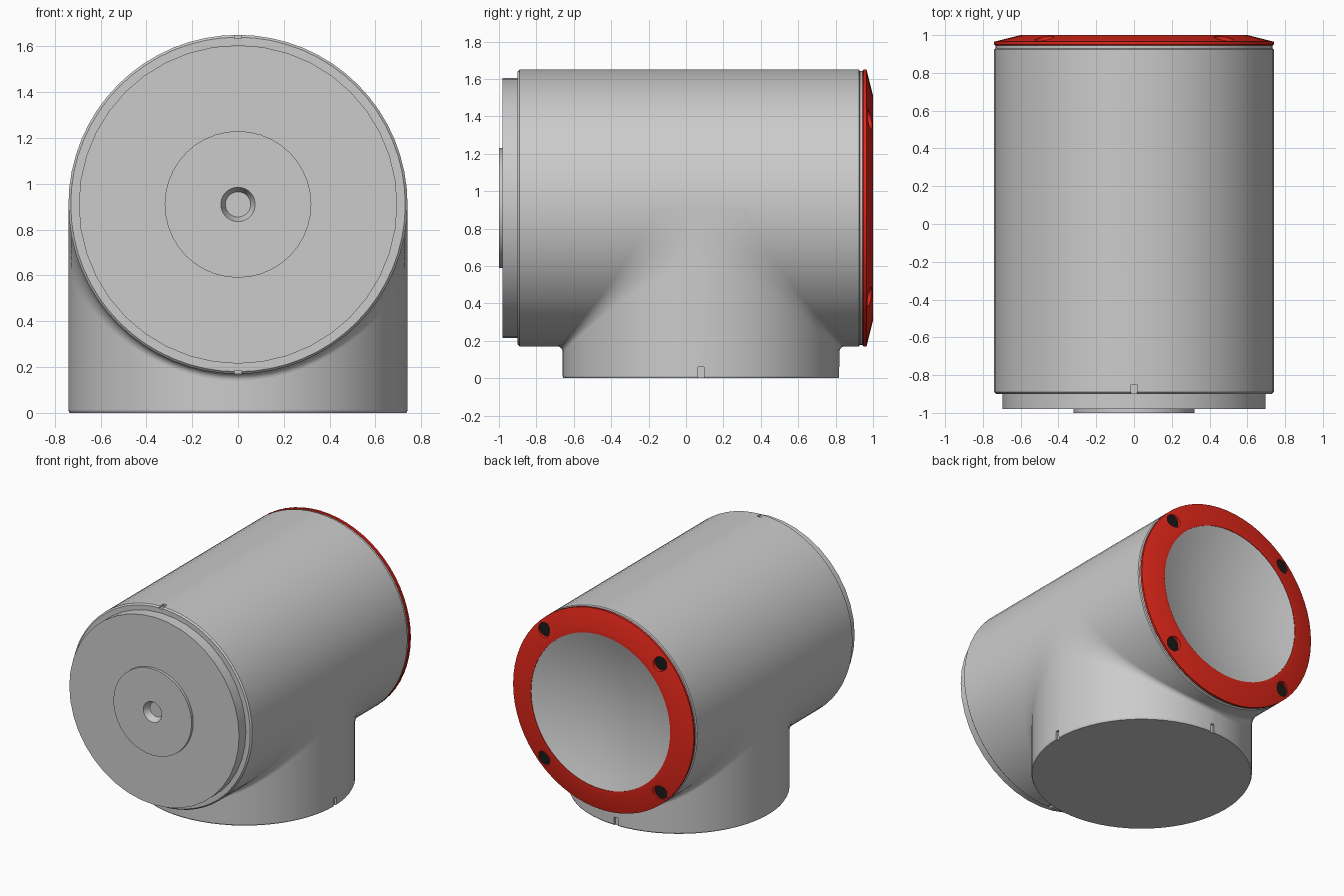
import bpy, bmesh, math
from mathutils import Matrix, Vector

if "Cube" in bpy.data.objects:
    bpy.data.objects.remove(bpy.data.objects["Cube"])

R = 0.74          # shared radius of barrel and neck
AXIS_Z = 0.91     # barrel axis height
NECK_Y = 0.08     # neck axis position
SEGS = 64


def material(name, color):
    m = bpy.data.materials.new(name)
    m.use_nodes = True
    m.diffuse_color = color
    m.node_tree.nodes["Principled BSDF"].inputs["Base Color"].default_value = color
    return m


def finish(name, bm, mat=None, smooth=True):
    bmesh.ops.remove_doubles(bm, verts=bm.verts, dist=1e-5)
    bmesh.ops.recalc_face_normals(bm, faces=bm.faces)
    mesh = bpy.data.meshes.new(name)
    bm.to_mesh(mesh)
    bm.free()
    obj = bpy.data.objects.new(name, mesh)
    bpy.context.collection.objects.link(obj)
    if mat:
        mesh.materials.append(mat)
    if smooth:
        shade(obj)
    return obj


def activate(obj):
    bpy.ops.object.select_all(action='DESELECT')
    obj.select_set(True)
    bpy.context.view_layer.objects.active = obj


def shade(obj):
    activate(obj)
    bpy.ops.object.shade_smooth_by_angle(angle=math.radians(25))


def lathe(name, profile, axis, segs=SEGS, mat=None, closed=False, center=None):
    """Revolve (radius, position) points about the y or z axis."""
    bm = bmesh.new()
    rings = []
    for i in range(segs):
        a = 2 * math.pi * i / segs
        c, s = math.cos(a), math.sin(a)
        if axis == 'Y':
            o = Vector(center or (0, 0, AXIS_Z))
            rings.append([bm.verts.new(o + Vector((r * c, h, r * s))) for r, h in profile])
        else:
            o = Vector(center or (0, NECK_Y, 0))
            rings.append([bm.verts.new(o + Vector((r * c, r * s, h))) for r, h in profile])
    n = len(profile)
    for i in range(segs):
        p, q = rings[i], rings[(i + 1) % segs]
        for j in range(n if closed else n - 1):
            k = (j + 1) % n
            bm.faces.new((p[j], p[k], q[k], q[j]))
    bmesh.ops.dissolve_degenerate(bm, dist=1e-6, edges=bm.edges)
    return finish(name, bm, mat)


def box(size, loc):
    bm = bmesh.new()
    bmesh.ops.create_cube(bm, size=1, matrix=Matrix.Translation(loc) @ Matrix.Diagonal((*size, 1)))
    return finish("cutter", bm, smooth=False)


def cut(obj, cutter):
    mod = obj.modifiers.new("cut", 'BOOLEAN')
    mod.operation = 'DIFFERENCE'
    mod.solver = 'EXACT'
    mod.object = cutter
    cutter.hide_render = True
    activate(obj)
    bpy.ops.object.modifier_apply(modifier=mod.name)
    bpy.data.objects.remove(cutter)


red = material("red_paint", (0.75, 0.02, 0.01, 1))
black = material("black_metal", (0.01, 0.01, 0.01, 1))

# Barrel with a pocket at the back and alignment notches at the front rim
barrel = lathe("barrel", [(0, -0.90), (0.73, -0.90), (R, -0.89), (R, 0.925), (0.732, 0.93),
                          (0.732, 0.95), (0.58, 0.95), (0.58, 0.80), (0, 0.80)], 'Y')
for side in (1, -1):
    cut(barrel, box((0.03, 0.1, 0.03), (0, -0.90, AXIS_Z + side * R)))
shade(barrel)

# Front plate with raised hub and countersunk centre hole
lathe("front_plate", [(0, -0.95), (0.055, -0.95), (0.075, -1.0), (0.32, -1.0),
                      (0.32, -0.98), (0.695, -0.98), (0.695, -0.89)], 'Y', 40)

# Neck with notches at the foot
neck = lathe("neck", [(0, 0), (0.735, 0), (R, 0.01), (R, AXIS_Z), (0, AXIS_Z)], 'Z')
cut(neck, box((0.03, 0.03, 0.12), (0, NECK_Y + R, 0)))
cut(neck, box((0.03, 0.03, 0.12), (R, NECK_Y, 0)))
shade(neck)

# Blend between neck and barrel, widening toward the sides
STEPS = 8
bm = bmesh.new()
for side in (1, -1):
    rows = []
    for i in range(SEGS // 2 + 1):
        a = math.pi * i / (SEGS // 2)
        x, u = R * math.cos(a), R * math.sin(a)
        d = 0.03 + 0.22 * (1 - u / R) ** 2
        row = []
        for j in range(STEPS + 1):
            t = math.pi / 2 * j / STEPS
            y = u + d * (1 - math.sin(t))
            z = u + d * (1 - math.cos(t))
            row.append(bm.verts.new((x, NECK_Y + side * y, AXIS_Z - z)))
        rows.append(row)
    for p, q in zip(rows, rows[1:]):
        for j in range(STEPS):
            bm.faces.new((p[j], p[j + 1], q[j + 1], q[j]))
    for row, x in ((rows[0], R), (rows[-1], -R)):
        corner = bm.verts.new((x, NECK_Y, AXIS_Z))
        for v, w in zip(row, row[1:]):
            bm.faces.new((corner, v, w))
finish("neck_blend", bm)

# Red bezel with four bolt holes
bezel = lathe("bezel", [(0.735, 0.945), (R, 0.95), (R, 0.965), (0.60, 1.0),
                        (0.57, 1.0), (0.57, 0.945)], 'Y', mat=red, closed=True)
for sx in (1, -1):
    for sz in (1, -1):
        spot = (sx * 0.475, 0, AXIS_Z + sz * 0.475)
        cut(bezel, lathe("cutter", [(0, 0.9), (0.052, 0.9), (0.052, 1.1), (0, 1.1)],
                         'Y', 20, center=spot))
        lathe("bolt", [(0, 0.967), (0.05, 0.967), (0.05, 0.946), (0, 0.946)],
              'Y', 20, black, center=spot)
shade(bezel)

# Shallow concave dish inside the bezel
DISH_R, DEPTH = 0.575, 0.10
dish = [(DISH_R * k / 8, 0.998 - DEPTH * (1 - (k / 8) ** 2)) for k in range(9)]
lathe("dish", dish, 'Y')
